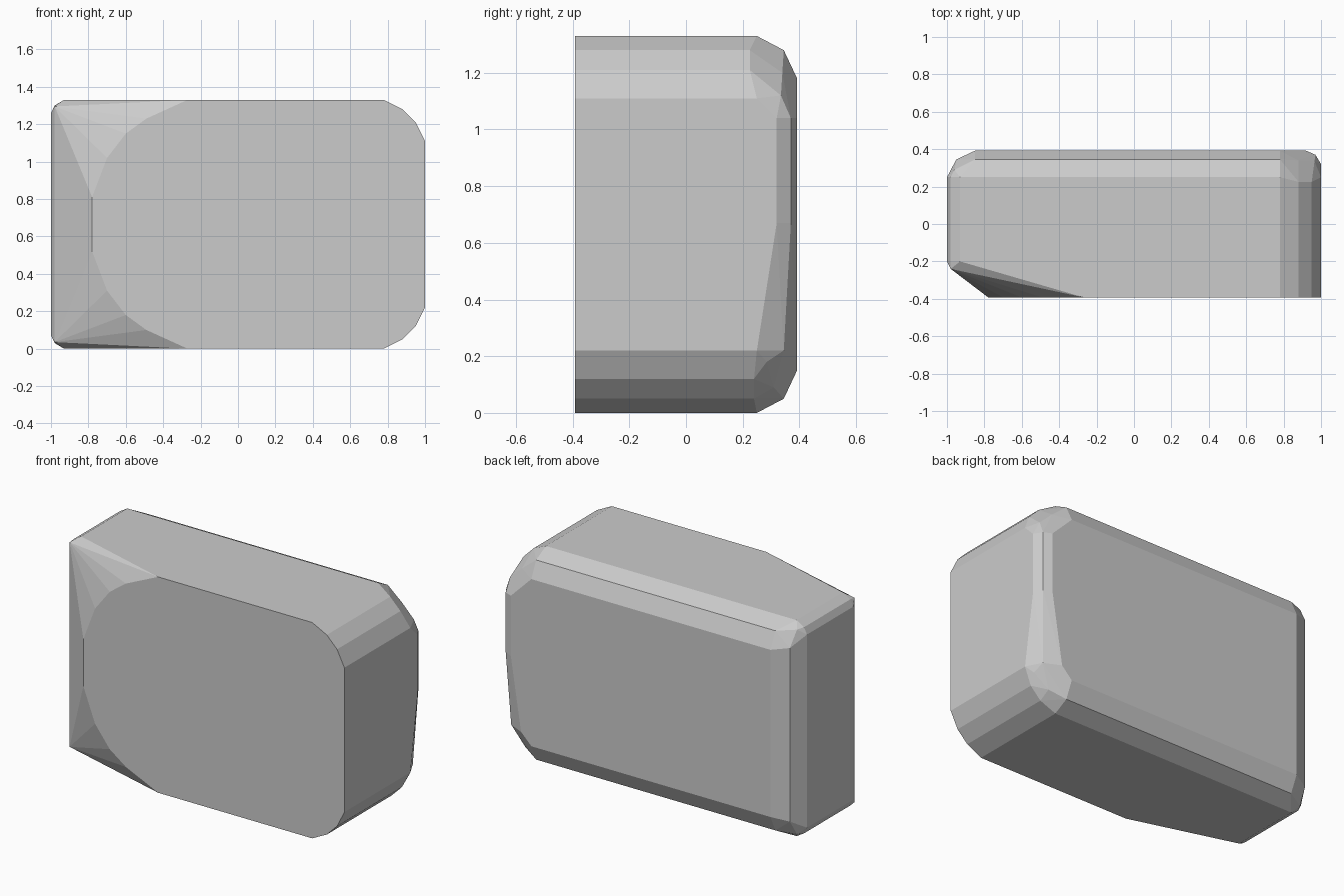
import bpy, bmesh, math

if "Cube" in bpy.data.objects:
    bpy.data.objects.remove(bpy.data.objects["Cube"])

H = 1.33
pts = []


def mirrored(points):
    """Add points together with their copies mirrored top to bottom."""
    for x, y, z in points:
        pts.append((x, y, z))
        pts.append((x, y, H - z))


# flat front face: curved cut on the left, chamfered corners on the right
right_round = [(0.78, 0), (0.88, 0.05), (0.95, 0.12), (1, 0.22)]
left_cut = [(-0.27, 0), (-0.49, 0.10), (-0.60, 0.18), (-0.70, 0.31), (-0.78, 0.52)]
mirrored([(x, -0.392, z) for x, z in right_round + left_cut])

# narrow left side with small chamfers
mirrored([(-0.98, -0.24, 0.035)])
left_round = [(-1, 0.07), (-0.98, 0.03), (-0.93, 0)]
for y in (-0.20, 0.25):
    mirrored([(x, y, z) for x, z in left_round])

# back left edge and its rounded corners
mirrored([(-0.96, 0.29, 0.035), (-0.95, 0.345, 0.13),
          (-0.85, 0.345, 0.05), (-0.85, 0.392, 0.15)])

# lower back right corner, large radius
pts += [(0.78, 0.25, 0), (0.88, 0.24, 0.05), (0.95, 0.24, 0.12), (1, 0.25, 0.22),
        (0.78, 0.345, 0.05), (0.78, 0.392, 0.15), (0.88, 0.31, 0.09),
        (0.965, 0.285, 0.18), (0.95, 0.345, 0.22), (0.85, 0.392, 0.22)]

# back right edge tightening towards the top
for z in (0.67, 1.04):
    pts += [(1, 0.32, z), (0.97, 0.37, z), (0.92, 0.392, z)]

# upper back right corner
pts += [(0.78, 0.25, H), (0.88, 0.225, 1.28), (0.95, 0.225, 1.21), (1, 0.25, 1.11),
        (0.78, 0.345, 1.28), (0.78, 0.392, 1.18), (0.88, 0.34, 1.20),
        (0.965, 0.335, 1.12)]

# convex skin over the corner points, merged into flat facets
bm = bmesh.new()
for p in pts:
    bm.verts.new(p)
res = bmesh.ops.convex_hull(bm, input=bm.verts[:])
loose = [v for v in bm.verts if not v.link_faces]
bmesh.ops.delete(bm, geom=loose, context='VERTS')
bmesh.ops.dissolve_limit(bm, angle_limit=math.radians(1),
                         verts=bm.verts[:], edges=bm.edges[:])
bmesh.ops.recalc_face_normals(bm, faces=bm.faces[:])

mesh = bpy.data.meshes.new("rounded_block")
bm.to_mesh(mesh)
bm.free()
block = bpy.data.objects.new("rounded_block", mesh)
bpy.context.collection.objects.link(block)
